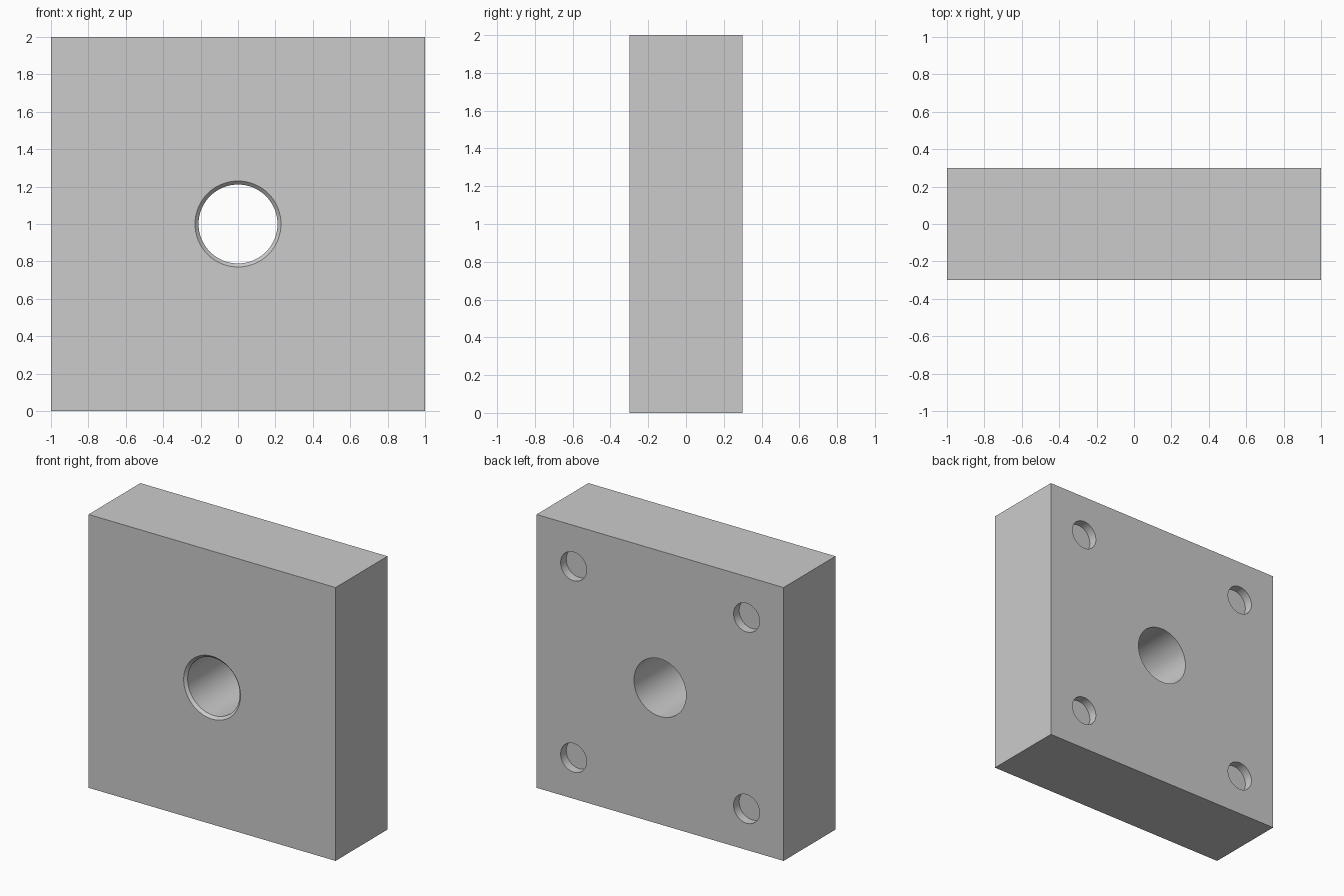
import bpy, bmesh, math

if "Cube" in bpy.data.objects:
    bpy.data.objects.remove(bpy.data.objects["Cube"])

SEGMENTS = 64


def make_object(name, bm):
    mesh = bpy.data.meshes.new(name)
    bmesh.ops.recalc_face_normals(bm, faces=bm.faces)
    bm.to_mesh(mesh)
    bm.free()
    obj = bpy.data.objects.new(name, mesh)
    bpy.context.collection.objects.link(obj)
    return obj


def turned_cutter(name, profile, x, z):
    """Solid turned around the y direction from (radius, y) points."""
    bm = bmesh.new()
    rings = []
    for r, y in profile:
        rings.append([bm.verts.new((x + r * math.cos(2 * math.pi * i / SEGMENTS), y,
                                    z + r * math.sin(2 * math.pi * i / SEGMENTS)))
                      for i in range(SEGMENTS)])
    for a, b in zip(rings, rings[1:]):
        for i in range(SEGMENTS):
            j = (i + 1) % SEGMENTS
            bm.faces.new((a[i], a[j], b[j], b[i]))
    bm.faces.new(rings[0])
    bm.faces.new(rings[-1])
    obj = make_object(name, bm)
    obj.hide_render = True
    return obj


# Square block
bm = bmesh.new()
bmesh.ops.create_cube(bm, size=1)
for v in bm.verts:
    v.co = (v.co.x * 2, v.co.y * 0.6, v.co.z * 2 + 1)
block = make_object("block", bm)

# Through hole with a small chamfer on the front
cutters = [turned_cutter("centre_hole_cutter",
                         [(0.25, -0.32), (0.211, -0.281), (0.211, 0.35)], 0, 1)]

# Four shallow blind holes in the back corners
for sx in (-1, 1):
    for sz in (-1, 1):
        cutters.append(turned_cutter("corner_hole_cutter",
                                     [(0.105, 0.235), (0.105, 0.35)],
                                     sx * 0.7, 1 + sz * 0.7))

# Cut the holes, then discard the cutters
bpy.context.view_layer.objects.active = block
block.select_set(True)
for cutter in cutters:
    mod = block.modifiers.new("hole", 'BOOLEAN')
    mod.operation = 'DIFFERENCE'
    mod.solver = 'EXACT'
    mod.object = cutter
    bpy.ops.object.modifier_apply(modifier=mod.name)
for cutter in cutters:
    bpy.data.objects.remove(cutter, do_unlink=True)

# Smooth bores, sharp edges
bpy.ops.object.shade_smooth_by_angle(angle=math.radians(30))
